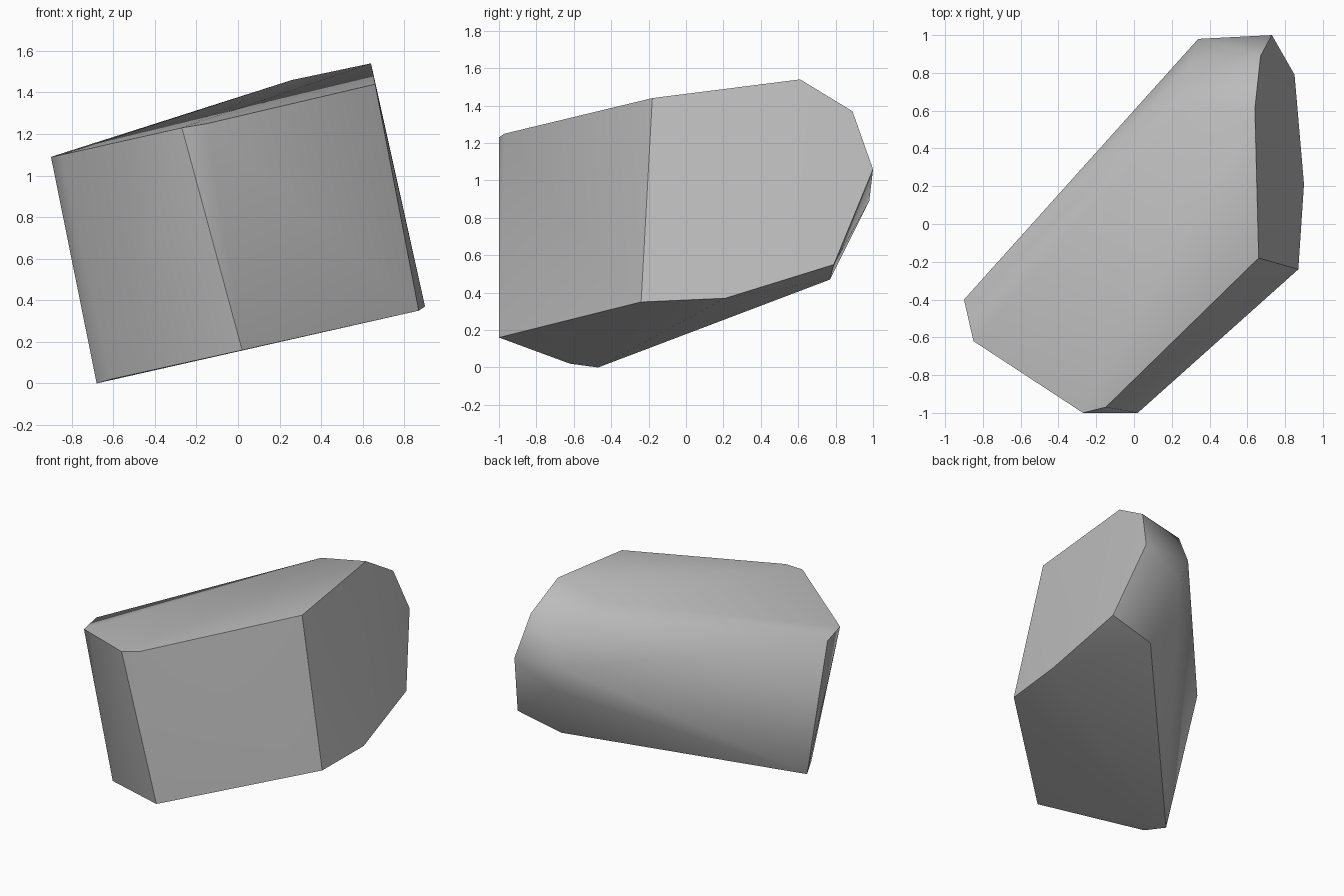
import bpy
import bmesh
import math

default_cube = bpy.data.objects.get("Cube")
if default_cube:
    bpy.data.objects.remove(default_cube, do_unlink=True)


def flat_material(name, rgb):
    """One plain colour, for the viewport and for a render."""
    material = bpy.data.materials.new(name)
    material.use_nodes = True
    colour = (*rgb, 1)
    material.diffuse_color = colour
    shader = material.node_tree.nodes["Principled BSDF"]
    shader.inputs["Base Color"].default_value = colour
    shader.inputs["Roughness"].default_value = 0.9
    return material


def chiselled_stone(name, corner_groups, material, sharp_angle):
    """Wrap a convex skin around the corners, keeping hard ridges sharp."""
    bm = bmesh.new()
    for corners in corner_groups:
        for corner in corners:
            bm.verts.new(corner)
    hull = bmesh.ops.convex_hull(bm, input=bm.verts[:])
    loose = [v for v in hull["geom_interior"] if isinstance(v, bmesh.types.BMVert)]
    bmesh.ops.delete(bm, geom=loose, context="VERTS")
    # Merge the nearly flat triangles into broad facets
    bmesh.ops.dissolve_limit(bm, angle_limit=math.radians(1),
                             verts=bm.verts[:], edges=bm.edges[:])
    bmesh.ops.recalc_face_normals(bm, faces=bm.faces[:])
    mesh = bpy.data.meshes.new(name)
    bm.to_mesh(mesh)
    bm.free()
    mesh.materials.append(material)
    stone = bpy.data.objects.new(name, mesh)
    bpy.context.collection.objects.link(stone)
    bpy.ops.object.select_all(action="DESELECT")
    stone.select_set(True)
    bpy.context.view_layer.objects.active = stone
    bpy.ops.object.shade_smooth_by_angle(angle=math.radians(sharp_angle))
    return stone


# Sloping top slab, from the low left tip round to the high back corner
top_rim = [
    (-.9, -.4, 1.09), (-.85, -.62, 1.1), (-.27, -1, 1.23), (-.15, -.97, 1.25),
    (.66, -.18, 1.44), (.64, .61, 1.54), (.26, .62, 1.46),
]
# Rounded back end
back_cap = [
    (.67, .89, 1.37), (.73, 1, 1.06), (.28, .81, 1.36),
    (.34, .98, 1.08), (.41, .98, .89),
]
# Tilted underside
base_rim = [
    (-.68, -.47, 0), (-.61, -.62, .02), (.02, -1, .16), (.87, -.24, .35),
    (.9, .21, .37), (.85, .79, .55), (.5, .77, .47),
]

stone_grey = flat_material("stone grey", (.5, .5, .5))
chiselled_stone("rock", [top_rim, back_cap, base_rim], stone_grey, sharp_angle=40)
